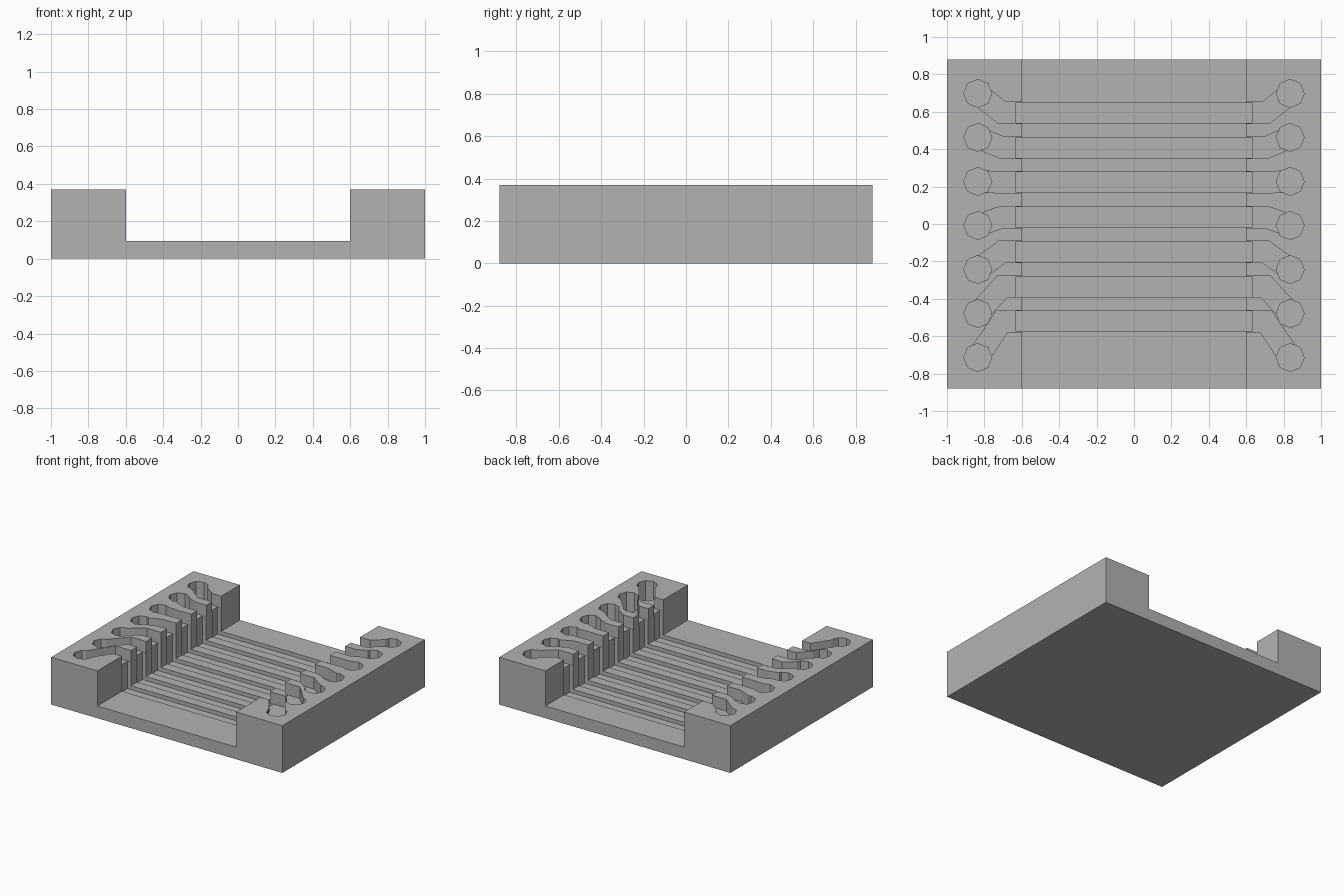
import bpy, bmesh, math
from mathutils import Vector

if "Cube" in bpy.data.objects:
    bpy.data.objects.remove(bpy.data.objects["Cube"], do_unlink=True)

grey = bpy.data.materials.new("plain grey")
grey.use_nodes = True
grey.diffuse_color = (0.45, 0.45, 0.45, 1)
grey.node_tree.nodes["Principled BSDF"].inputs["Base Color"].default_value = grey.diffuse_color

ROWS = 7
HALF_Y, TOP, DECK = 0.88, 0.37, 0.095
GROOVE_FLOOR, SLOT_FLOOR, HOLE_FLOOR = 0.065, 0.28, 0.1
ABOVE = 0.5


def prism(bm, points, offset):
    """Extrude a closed outline along an offset."""
    face = bm.faces.new([bm.verts.new(p) for p in points])
    made = bmesh.ops.extrude_face_region(bm, geom=[face])["geom"]
    verts = [v for v in made if isinstance(v, bmesh.types.BMVert)]
    bmesh.ops.translate(bm, verts=verts, vec=offset)


def finish(name, bm):
    bmesh.ops.recalc_face_normals(bm, faces=bm.faces)
    mesh = bpy.data.meshes.new(name)
    bm.to_mesh(mesh)
    bm.free()
    mesh.materials.append(grey)
    obj = bpy.data.objects.new(name, mesh)
    bpy.context.collection.objects.link(obj)
    return obj


def pocket(bm, outline, floor):
    prism(bm, [(x, y, floor) for x, y in outline], (0, 0, ABOVE - floor))


def ribbon(path, width):
    """Mitred outline of constant width along a three point path."""
    a, b, c = [Vector(p) for p in path]
    d1, d2 = (b - a).normalized(), (c - b).normalized()
    n1, n2 = Vector((-d1.y, d1.x)), Vector((-d2.y, d2.x))
    miter = (n1 + n2) / (1 + n1.dot(n2))
    h = width / 2
    return [a + n1 * h, b + miter * h, c + n2 * h,
            c - n2 * h, b - miter * h, a - n1 * h]


# Tray body: a U-shaped profile run from front to back
bm = bmesh.new()
profile = [(-1, 0), (1, 0), (1, TOP), (0.6, TOP), (0.6, DECK),
           (-0.6, DECK), (-0.6, TOP), (-1, TOP)]
prism(bm, [(x, -HALF_Y, z) for x, z in profile], (0, 2 * HALF_Y, 0))
tray = finish("grooved_tray", bm)

# Cutters: straight grooves, bent slots and octagonal end holes
grooves, slots, holes = bmesh.new(), bmesh.new(), bmesh.new()
for i in range(ROWS):
    groove_y = 0.594 - 0.1857 * i
    hole_y = 0.698 - 0.2353 * i
    lo, hi = groove_y - 0.055, groove_y + 0.055
    pocket(grooves, [(-0.63, lo), (0.63, lo), (0.63, hi), (-0.63, hi)], GROOVE_FLOOR)
    for side in (-1, 1):
        path = [(side * 0.835, hole_y), (side * 0.705, groove_y), (side * 0.58, groove_y)]
        pocket(slots, ribbon(path, 0.114), SLOT_FLOOR)
        ring = [k * math.tau / 8 for k in range(8)]
        pocket(holes, [(side * 0.835 + 0.075 * math.cos(t), hole_y + 0.075 * math.sin(t))
                       for t in ring], HOLE_FLOOR)

bpy.context.view_layer.objects.active = tray
for name, bm in (("groove_cutter", grooves), ("slot_cutter", slots), ("hole_cutter", holes)):
    cutter = finish(name, bm)
    cutter.hide_render = True
    mod = tray.modifiers.new(name, 'BOOLEAN')
    mod.operation, mod.solver, mod.object = 'DIFFERENCE', 'EXACT', cutter
    bpy.ops.object.modifier_apply(modifier=mod.name)
    bpy.data.objects.remove(cutter, do_unlink=True)
